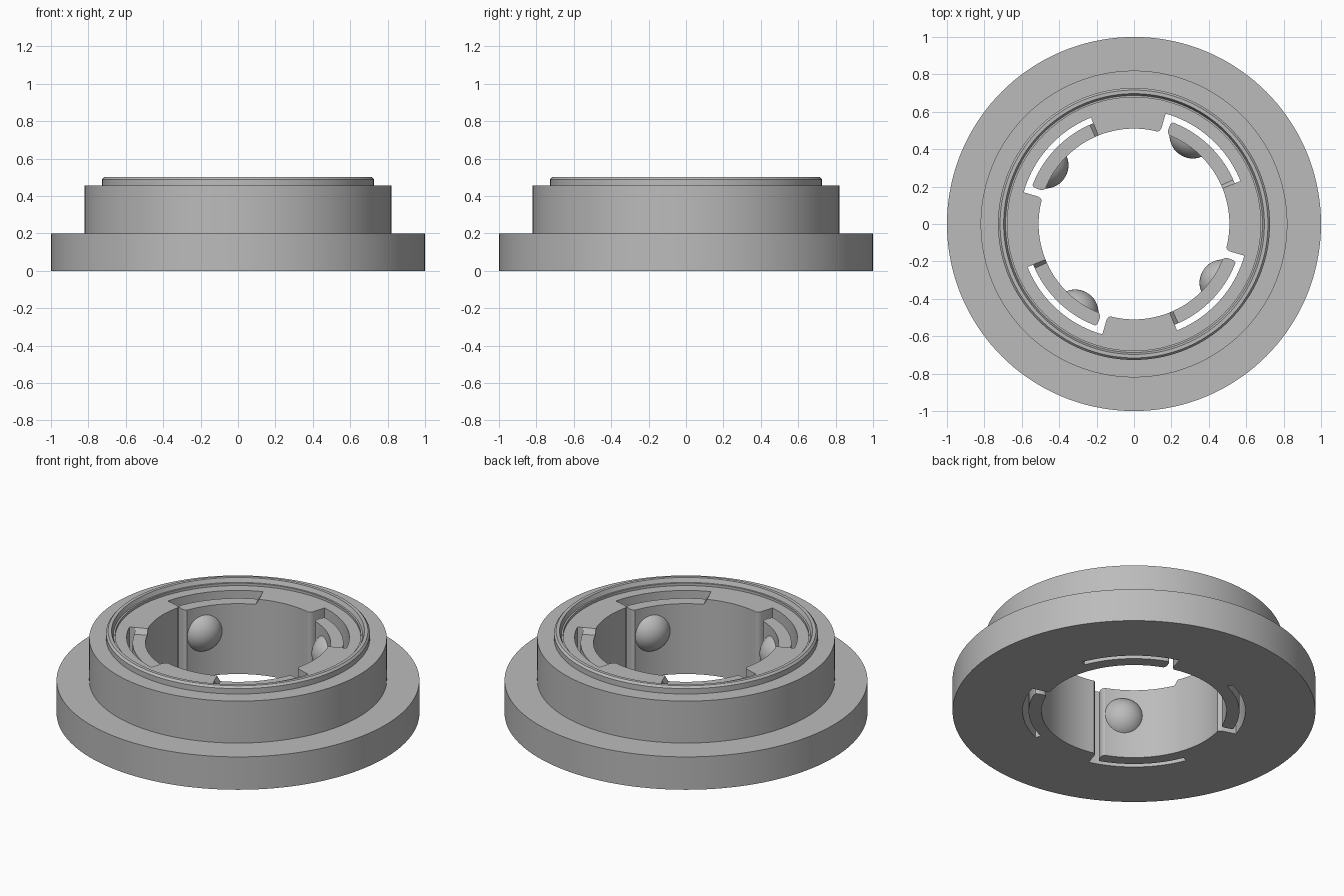
import bpy, bmesh
from math import sin, cos, radians
from mathutils import Vector

if "Cube" in bpy.data.objects:
    bpy.data.objects.remove(bpy.data.objects["Cube"])

grey = bpy.data.materials.new("plain grey")
grey.use_nodes = True
grey.diffuse_color = (0.5, 0.5, 0.5, 1)
grey.node_tree.nodes["Principled BSDF"].inputs["Base Color"].default_value = (0.5, 0.5, 0.5, 1)


def polar(r, deg, z=0.0):
    return Vector((r * cos(radians(deg)), r * sin(radians(deg)), z))


def add_object(name, bm):
    bmesh.ops.recalc_face_normals(bm, faces=bm.faces[:])
    mesh = bpy.data.meshes.new(name)
    bm.to_mesh(mesh)
    bm.free()
    mesh.materials.append(grey)
    obj = bpy.data.objects.new(name, mesh)
    bpy.context.collection.objects.link(obj)
    return obj


def smooth(obj):
    bpy.ops.object.select_all(action='DESELECT')
    obj.select_set(True)
    bpy.context.view_layer.objects.active = obj
    bpy.ops.object.shade_smooth_by_angle(angle=radians(30))


def revolve(profile, steps=144):
    bm = bmesh.new()
    rings = [[bm.verts.new(polar(r, 360 * i / steps, z)) for i in range(steps)]
             for r, z in profile]
    for a, b in zip(rings, rings[1:] + rings[:1]):
        for i in range(steps):
            j = (i + 1) % steps
            bm.faces.new((a[i], a[j], b[j], b[i]))
    return bm


def prism(bm, low, high):
    """Close a solid between two matching outlines."""
    a = [bm.verts.new(p) for p in low]
    b = [bm.verts.new(p) for p in high]
    bm.faces.new(a)
    bm.faces.new(b)
    for i in range(len(a)):
        j = (i + 1) % len(a)
        bm.faces.new((a[i], a[j], b[j], b[i]))


def arc(r, start, end, n=24):
    return [(r, start + (end - start) * i / n) for i in range(n + 1)]


# Flanged body with a stepped rim around the bore
body = add_object("flanged_ring", revolve([
    (0.51, 0), (1, 0), (1, 0.2), (0.82, 0.2), (0.82, 0.455), (0.727, 0.455),
    (0.727, 0.488), (0.716, 0.5), (0.697, 0.5), (0.687, 0.475),
    (0.677, 0.475), (0.677, 0.46), (0.51, 0.46)]))

# L-shaped slots that free four spring arms, with rounded mouth corners
slot = (arc(0.614, 22, 74)
        + [(0.535, 74), (0.52, 74.5), (0.512, 75.3), (0.505, 76.6), (0.45, 77),
           (0.45, 67), (0.505, 67.4), (0.512, 68.7), (0.52, 69.5), (0.535, 70),
           (0.567, 70), (0.577, 69.6)]
        + arc(0.581, 68.8, 22))
slots, recesses = bmesh.new(), bmesh.new()
for k in range(4):
    turn = 90 * k
    prism(slots, [polar(r, a + turn, -0.1) for r, a in slot],
          [polar(r, a + turn, 0.6) for r, a in slot])
    # Lowered arm tops, with a short ramp at the root
    low = arc(0.6, 24, 72) + arc(0.45, 72, 24)
    high = arc(0.6, 21.5, 72) + arc(0.45, 72, 21.5)
    prism(recesses, [polar(r, a + turn, 0.428) for r, a in low],
          [polar(r, a + turn, 0.468) for r, a in high])

cutters = [add_object("slot_cutter", slots), add_object("recess_cutter", recesses)]
for cutter in cutters:
    cutter.hide_render = True
    mod = body.modifiers.new(cutter.name, 'BOOLEAN')
    mod.operation = 'DIFFERENCE'
    mod.solver = 'EXACT'
    mod.object = cutter

# Bake the cuts and discard the helpers
graph = bpy.context.evaluated_depsgraph_get()
cut_mesh = bpy.data.meshes.new_from_object(body.evaluated_get(graph))
body.modifiers.clear()
body.data = cut_mesh
for cutter in cutters:
    bpy.data.objects.remove(cutter)
smooth(body)

# Domed bump on the inside of each arm
for k in range(4):
    angle = 56.5 + 90 * k
    bm = bmesh.new()
    bmesh.ops.create_uvsphere(bm, u_segments=48, v_segments=32, radius=0.125)
    bmesh.ops.translate(bm, verts=bm.verts[:], vec=polar(0.57, angle, 0.265))
    cut = bmesh.ops.bisect_plane(bm, geom=bm.verts[:] + bm.edges[:] + bm.faces[:],
                                 plane_co=polar(0.53, angle), plane_no=polar(1, angle),
                                 clear_outer=True)
    bmesh.ops.holes_fill(bm, edges=[e for e in cut["geom_cut"]
                                    if isinstance(e, bmesh.types.BMEdge)])
    smooth(add_object("arm_bump_%d" % (k + 1), bm))
